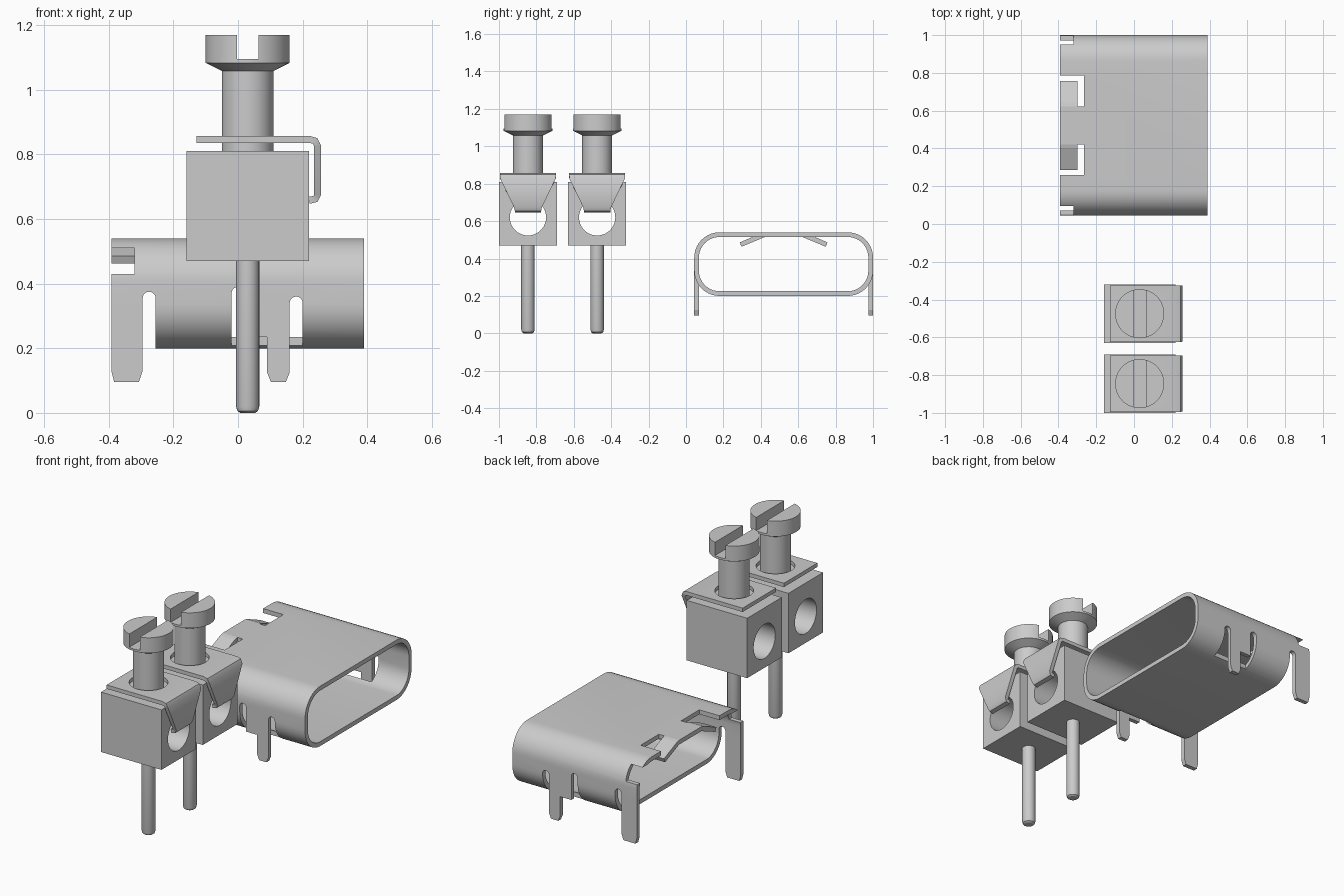
import bpy, bmesh, math
from mathutils import Vector

cube = bpy.data.objects.get("Cube")
if cube:
    bpy.data.objects.remove(cube)

metal = bpy.data.materials.new("grey_metal")
metal.use_nodes = True
metal.diffuse_color = (0.6, 0.6, 0.6, 1)
metal.node_tree.nodes["Principled BSDF"].inputs["Base Color"].default_value = (0.6, 0.6, 0.6, 1)


def finish(name, bm):
    bmesh.ops.remove_doubles(bm, verts=bm.verts, dist=1e-5)
    bmesh.ops.recalc_face_normals(bm, faces=bm.faces)
    mesh = bpy.data.meshes.new(name)
    bm.to_mesh(mesh)
    bm.free()
    mesh.materials.append(metal)
    obj = bpy.data.objects.new(name, mesh)
    bpy.context.collection.objects.link(obj)
    return obj


def prism(name, points, axis, start, end):
    """Extrude a 2D outline along an axis; the outline uses the other two axes in order."""
    def place(p, t):
        c = list(p)
        c.insert("xyz".index(axis), t)
        return c
    bm = bmesh.new()
    a = [bm.verts.new(place(p, start)) for p in points]
    b = [bm.verts.new(place(p, end)) for p in points]
    bm.faces.new(a)
    bm.faces.new(b)
    for i in range(len(a)):
        j = (i + 1) % len(a)
        bm.faces.new((a[i], a[j], b[j], b[i]))
    return finish(name, bm)


def box(name, x, y, z):
    y, z = sorted(y), sorted(z)
    return prism(name, [(y[0], z[0]), (y[1], z[0]), (y[1], z[1]), (y[0], z[1])], "x", *x)


def lathe(name, profile, x, y, steps=36):
    bm = bmesh.new()
    verts = [bm.verts.new((x + r, y, z)) for r, z in profile]
    edges = [bm.edges.new(pair) for pair in zip(verts, verts[1:])]
    bmesh.ops.spin(bm, geom=verts + edges, cent=(x, y, 0), axis=(0, 0, 1),
                   angle=math.tau, steps=steps)
    return finish(name, bm)


def arc(cx, cy, r, a0, a1, n):
    return [(cx + r * math.cos(math.radians(a0 + (a1 - a0) * i / n)),
             cy + r * math.sin(math.radians(a0 + (a1 - a0) * i / n))) for i in range(n + 1)]


def circle(cx, cy, r, n=36):
    return arc(cx, cy, r, 0, 360, n)[:-1]


def cut(obj, cutter):
    mod = obj.modifiers.new("cut", "BOOLEAN")
    mod.object = cutter
    mod.operation = "DIFFERENCE"
    mod.solver = "EXACT"
    bpy.context.view_layer.objects.active = obj
    bpy.ops.object.modifier_apply(modifier=mod.name)
    bpy.data.objects.remove(cutter)


def smooth(obj):
    bpy.ops.object.select_all(action="DESELECT")
    obj.select_set(True)
    bpy.context.view_layer.objects.active = obj
    bpy.ops.object.shade_smooth_by_angle(angle=math.radians(30))


def bent_strip(name, path, y, thick):
    """Sweep a rectangular section along (x, z, half_width) points."""
    bm = bmesh.new()
    rings = []
    for i, (x, z, w) in enumerate(path):
        p, q = path[max(i - 1, 0)], path[min(i + 1, len(path) - 1)]
        n = Vector((p[1] - q[1], q[0] - p[0])).normalized() * thick / 2
        rings.append([bm.verts.new((x + s * n.x, y + t * w, z + s * n.y))
                      for s, t in ((1, -1), (1, 1), (-1, 1), (-1, -1))])
    for a, b in zip(rings, rings[1:]):
        for k in range(4):
            bm.faces.new((a[k], a[(k + 1) % 4], b[(k + 1) % 4], b[k]))
    bm.faces.new(rings[0])
    bm.faces.new(rings[-1])
    return finish(name, bm)


# Two screw terminals
AX = 0.03
for label, y in (("front", -0.845), ("rear", -0.475)):
    block = box(label + "_terminal_block", (-0.16, 0.22), (y - 0.155, y + 0.155), (0.47, 0.81))
    cut(block, prism("bore", circle(y, 0.62, 0.097), "x", -0.3, 0.4))

    clamp = bent_strip(label + "_clamp_plate", [
        (-0.128, 0.846, 0.15), (0.222, 0.846, 0.15), (0.238, 0.842, 0.15),
        (0.246, 0.826, 0.148), (0.246, 0.675, 0.075), (0.24, 0.662, 0.07),
        (0.22, 0.658, 0.07)], y, 0.022)
    cut(clamp, prism("clearance", circle(AX, y, 0.1), "z", 0.8, 0.9))

    screw = lathe(label + "_screw", [(0, 0.7), (0.08, 0.7), (0.08, 1.058), (0.13, 1.083),
                                     (0.13, 1.17), (0, 1.17)], AX, y)
    cut(screw, box("slot", (AX - 0.033, AX + 0.033), (y - 0.2, y + 0.2), (1.095, 1.2)))

    pin = lathe(label + "_pin", [(0, 0), (0.023, 0), (0.032, 0.006), (0.036, 0.02),
                                 (0.036, 0.475), (0, 0.475)], AX, y, 24)
    for obj in (block, clamp, screw, pin):
        smooth(obj)

# Rounded connector shell
YC, HALF, T, R = 0.522, 0.478, 0.025, 0.135
LOW, HIGH = 0.20, 0.54
BACK, FRONT = -0.392, 0.39


def rounded(inset):
    points = []
    for sy, sz, a in ((1, 1, 0), (-1, 1, 90), (-1, -1, 180), (1, -1, 270)):
        cz = HIGH - R if sz > 0 else LOW + R
        points += arc(YC + sy * (HALF - R), cz, R - inset, a, a + 90, 10)
    return points


shell = prism("connector_shell", rounded(0), "x", BACK, FRONT)
cut(shell, prism("cavity", rounded(T), "x", -0.5, 0.5))

# Open the floor at the back end
BEND = LOW + R
cut(shell, box("floor_gap", (-0.5, -0.255), (-0.1, 1.1), (0.1, BEND)))


def slot(x0, x1, top, y0, y1):
    r = (x1 - x0) / 2
    points = [(x0, 0.1), (x1, 0.1)] + arc((x0 + x1) / 2, top - r, r, 0, 180, 10)
    return prism("slot", points, "y", y0, y1)


for side, s in (("right", -1), ("left", 1)):
    def at(d):
        return YC + s * d
    # Openings around the legs, edge notch and spring window
    cut(shell, box("leg_window", (-0.02, 0.2), (at(0.388), at(0.55)), (0.1, BEND)))
    for x0, x1, top in ((-0.295, -0.255, 0.375), (-0.02, 0.02, 0.39), (0.16, 0.2, 0.36)):
        cut(shell, slot(x0, x1, top, *sorted((at(0.388), at(0.55)))))
    cut(shell, box("edge_notch", (-0.5, -0.32), (at(0.35), at(0.55)), (0.43, 0.51)))
    cut(shell, box("spring_window", (-0.5, -0.265), (at(0.1), at(0.263)), (0.48, 0.6)))

    # Mounting legs
    wall = sorted((at(HALF), at(HALF - T)))
    prism(side + "_back_leg", [(BACK, BEND), (BACK, 0.13), (-0.383, 0.095), (-0.307, 0.095),
                               (-0.295, 0.13), (-0.295, BEND)], "y", *wall)
    prism(side + "_front_leg", [(0.02, BEND), (0.02, 0.235), (0.09, 0.235), (0.09, 0.125),
                                (0.102, 0.095), (0.148, 0.095), (0.16, 0.125),
                                (0.16, BEND)], "y", *wall)

    # Bent contact springs
    prism(side + "_spring_tab", [(at(0.1), HIGH), (at(0.1), HIGH - T), (at(0.225), 0.463),
                                 (at(0.235), 0.486), (at(0.12), 0.535)], "x", BACK, -0.3)
smooth(shell)
